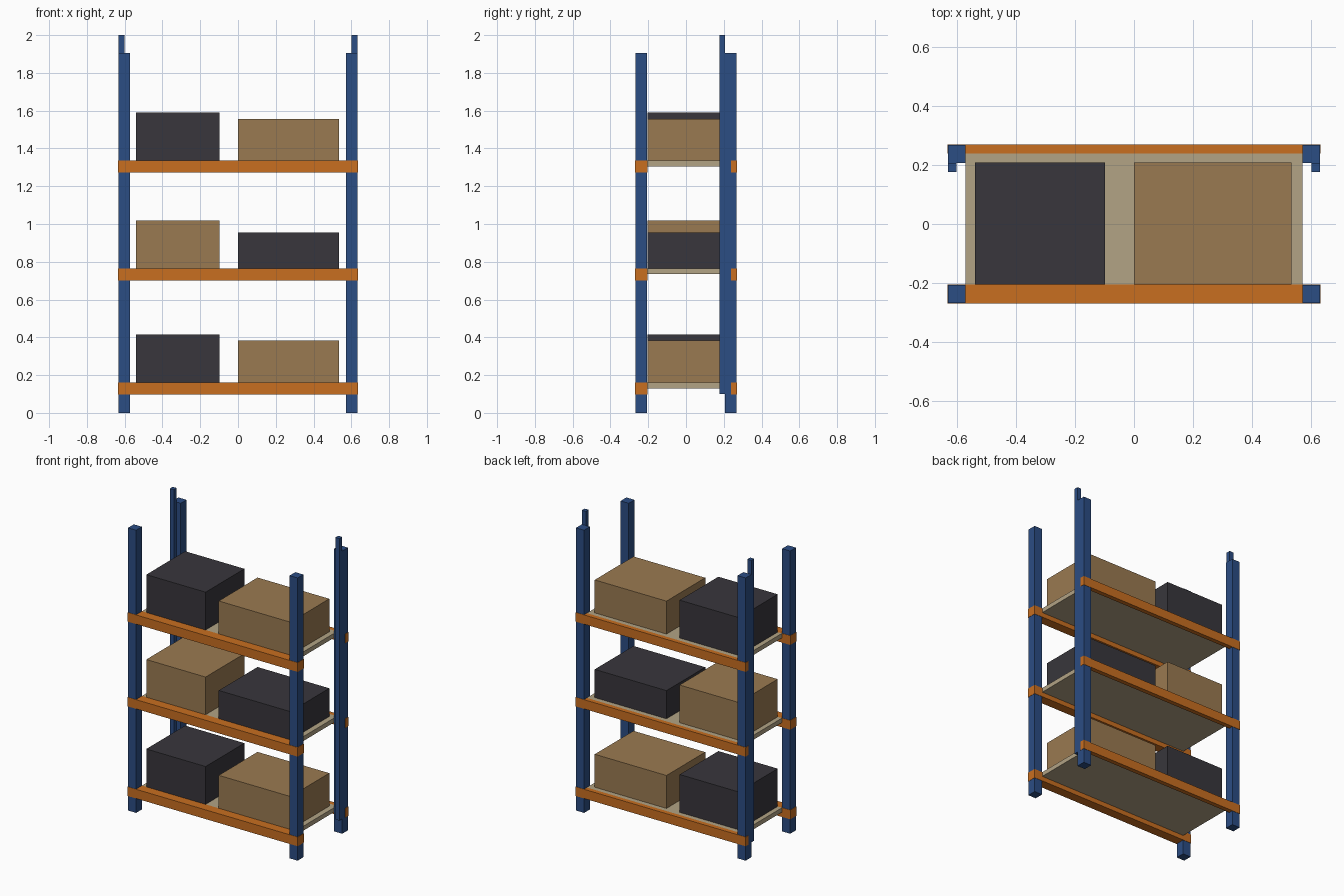
import bpy
import bmesh

cube = bpy.data.objects.get("Cube")
if cube:
    bpy.data.objects.remove(cube, do_unlink=True)


def material(name, rgb):
    """Flat material from 0-255 sRGB values, stored as linear."""
    lin = [((c / 255 + 0.055) / 1.055) ** 2.4 for c in rgb]
    m = bpy.data.materials.new(name)
    m.use_nodes = True
    m.diffuse_color = (*lin, 1)
    bsdf = next(n for n in m.node_tree.nodes if n.type == 'BSDF_PRINCIPLED')
    bsdf.inputs["Base Color"].default_value = (*lin, 1)
    bsdf.inputs["Roughness"].default_value = 0.8
    return m


BLUE = material("blue steel", (43, 77, 132))
ORANGE = material("orange steel", (200, 110, 32))
DECK = material("pale deck board", (178, 163, 133))
TAN = material("tan cardboard", (154, 122, 81))
DARK = material("dark plastic", (56, 54, 60))


def box(name, x, y, z, mat):
    """Axis-aligned box given by its (min, max) range on each axis."""
    bm = bmesh.new()
    bmesh.ops.create_cube(bm, size=1)
    size = [r[1] - r[0] for r in (x, y, z)]
    bmesh.ops.scale(bm, vec=size, verts=bm.verts)
    mesh = bpy.data.meshes.new(name)
    bm.to_mesh(mesh)
    bm.free()
    mesh.materials.append(mat)
    ob = bpy.data.objects.new(name, mesh)
    ob.location = [(r[0] + r[1]) / 2 for r in (x, y, z)]
    bpy.context.collection.objects.link(ob)
    return ob


# Uprights: square corner posts plus a slim, taller rail inside each back post
for side, s in (("left", 1), ("right", -1)):
    outer = sorted((s * 0.572, s * 0.632))
    slim = sorted((s * 0.602, s * 0.632))
    box(f"front_post_{side}", outer, (-0.268, -0.207), (0, 1.905), BLUE)
    box(f"back_post_{side}", outer, (0.207, 0.268), (0, 1.905), BLUE)
    box(f"slim_rail_{side}", slim, (0.177, 0.207), (0.10, 2.0), BLUE)

# Shelves: z of beam top, then height and material of the two boxes
shelves = (
    (0.16, (0.255, DARK), (0.222, TAN)),
    (0.764, (0.254, TAN), (0.190, DARK)),
    (1.335, (0.255, DARK), (0.222, TAN)),
)
for i, (top, right_box, left_box) in enumerate(shelves, 1):
    beam_z = (top - 0.062, top)
    # Beams stand just proud of the posts so they wrap the corners
    box(f"front_beam_{i}", (-0.634, 0.634), (-0.270, -0.205), beam_z, ORANGE)
    box(f"back_beam_{i}", (-0.634, 0.634), (0.239, 0.270), beam_z, ORANGE)
    box(f"deck_{i}", (-0.572, 0.572), (-0.205, 0.239), (top - 0.03, top), DECK)

    # Stored boxes
    for side, x, (height, mat) in (("right", (-0.54, -0.098), right_box),
                                   ("left", (0.0, 0.535), left_box)):
        box(f"storage_box_{side}_{i}", x, (-0.205, 0.208), (top, top + height), mat)
